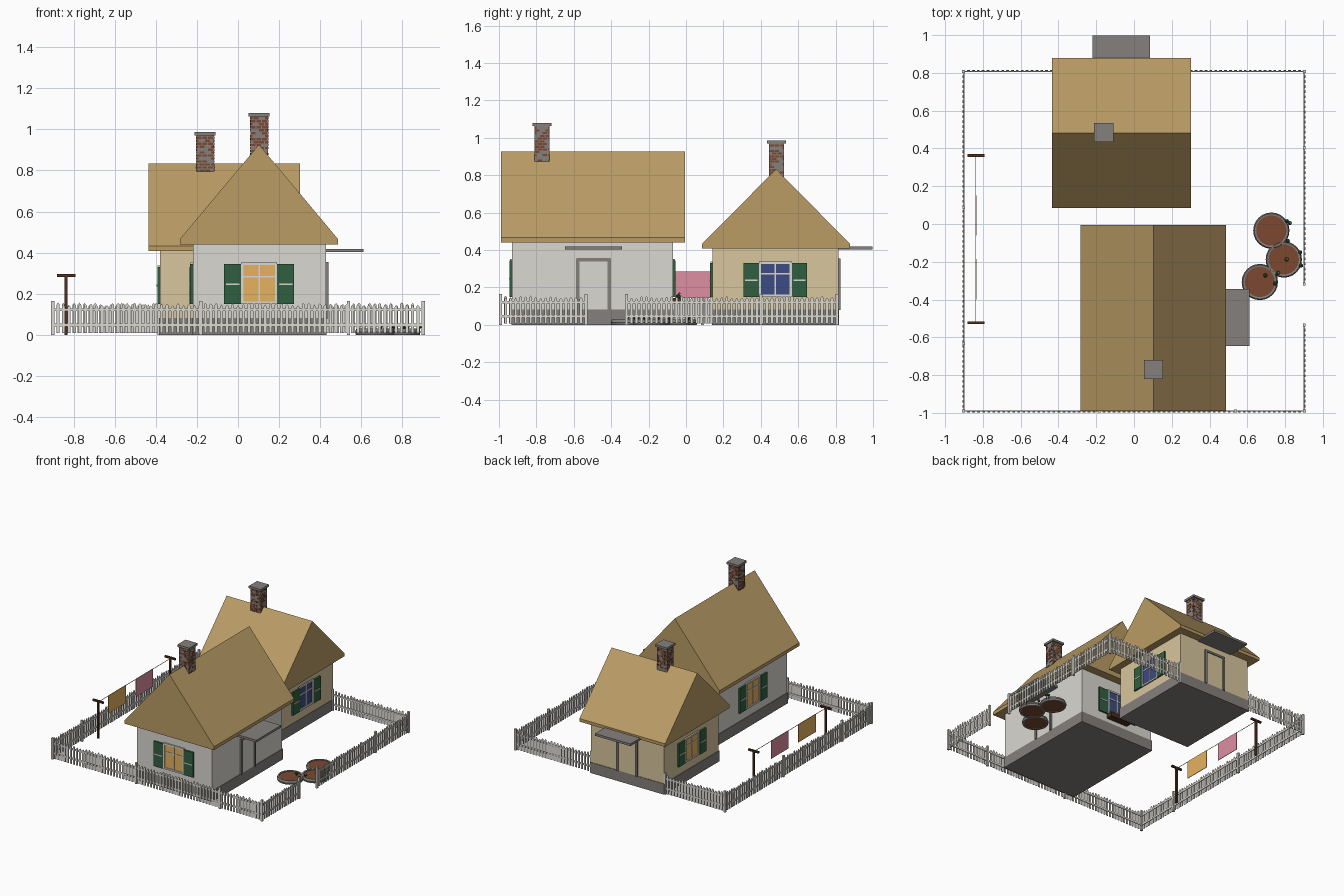
import bpy, bmesh, math, random
from mathutils import Matrix, Vector

if "Cube" in bpy.data.objects:
    bpy.data.objects.remove(bpy.data.objects["Cube"])

random.seed(4)


def srgb(r, g, b):
    f = lambda c: c / 12.92 if c <= 0.04045 else ((c + 0.055) / 1.055) ** 2.4
    return tuple(f(v / 255) for v in (r, g, b)) + (1,)


COLOURS = [("thatch tan", (186, 156, 101)), ("off white", (219, 216, 209)),
           ("cream plaster", (216, 198, 158)), ("shutter green", (48, 96, 64)),
           ("warm amber", (230, 178, 96)), ("window blue", (60, 76, 132)),
           ("stone grey", (133, 128, 125)), ("brick brown", (124, 72, 48)),
           ("dark wood", (76, 46, 30)), ("pink cloth", (222, 142, 162))]
MATS = []
for n, c in COLOURS:
    m = bpy.data.materials.new(n)
    m.diffuse_color = srgb(*c)
    m.use_nodes = True
    m.node_tree.nodes["Principled BSDF"].inputs["Base Color"].default_value = m.diffuse_color
    MATS.append(m)
TAN, WHITE, CREAM, GREEN, AMBER, BLUE, GREY, BRICK, WOOD, PINK = range(10)
ID = Matrix.Identity(4)


class Part:
    """Collects simple solids into one named object."""

    def __init__(self, name):
        self.name, self.bm, self.used = name, bmesh.new(), []

    def slot(self, mat):
        if mat not in self.used:
            self.used.append(mat)
        return self.used.index(mat)

    def prism(self, pts, depth, mat, M=ID):
        """Extrude an x-z outline between two y values."""
        s = self.slot(mat)
        a, b = [[self.bm.verts.new(M @ Vector((x, y, z))) for x, z in pts] for y in depth]
        n = len(pts)
        faces = [a, b[::-1]] + [(a[i], b[i], b[(i + 1) % n], a[(i + 1) % n]) for i in range(n)]
        for f in faces:
            self.bm.faces.new(f).material_index = s

    def box(self, xs, ys, zs, mat, M=ID):
        self.prism([(xs[0], zs[0]), (xs[1], zs[0]), (xs[1], zs[1]), (xs[0], zs[1])], ys, mat, M)

    def lathe(self, profile, n, mat, centre):
        """Closed ring profile (r, z) turned around z."""
        s, k = self.slot(mat), len(profile)
        rings = [[self.bm.verts.new((centre[0] + r * math.cos(t), centre[1] + r * math.sin(t), z))
                  for r, z in profile] for t in [2 * math.pi * i / n for i in range(n)]]
        for i in range(n):
            p, q = rings[i], rings[(i + 1) % n]
            for j in range(k):
                self.bm.faces.new((p[j], q[j], q[(j + 1) % k], p[(j + 1) % k])).material_index = s

    def disc(self, r, zs, n, mat, c):
        pts = [(r * math.cos(2 * math.pi * i / n), r * math.sin(2 * math.pi * i / n)) for i in range(n)]
        self.prism(pts, zs, mat, Matrix(((1, 0, 0, c[0]), (0, 0, 1, c[1]), (0, 1, 0, 0), (0, 0, 0, 1))))

    def ball(self, c, r, mat):
        s = self.slot(mat)
        v = bmesh.ops.create_icosphere(self.bm, subdivisions=1, radius=r, matrix=Matrix.Translation(c))["verts"]
        for f in {f for q in v for f in q.link_faces}:
            f.material_index = s

    def done(self):
        bmesh.ops.recalc_face_normals(self.bm, faces=self.bm.faces)
        me = bpy.data.meshes.new(self.name)
        self.bm.to_mesh(me)
        self.bm.free()
        for i in self.used:
            me.materials.append(MATS[i])
        bpy.context.collection.objects.link(bpy.data.objects.new(self.name, me))


def on_wall(x, y, side):
    """Wall frame: local x runs along the wall, local -y points outward."""
    a = {"front": 0, "right": 90, "back": 180, "left": -90}[side]
    return Matrix.Translation((x, y, 0)) @ Matrix.Rotation(math.radians(a), 4, "Z")


def window(name, M, z0, z1, glass):
    p = Part(name)
    w, t = 0.088, 0.012
    p.box((-w, w), (-0.004, 0.002), (z0, z1), glass, M)
    for x in (-w, w - t):
        p.box((x, x + t), (-0.011, 0), (z0, z1), WHITE, M)
    for z in (z0, z1 - t):
        p.box((-w, w), (-0.011, 0), (z, z + t), WHITE, M)
    p.box((-0.004, 0.004), (-0.008, 0), (z0, z1), WHITE, M)
    zm = z0 + (z1 - z0) * 0.66
    p.box((-w, w), (-0.008, 0), (zm - 0.004, zm + 0.004), WHITE, M)
    for s in (-1, 1):  # shutters with a pale middle bar
        c = s * (w + 0.041)
        p.box((c - 0.041, c + 0.041), (-0.013, 0.002), (z0, z1 - 0.008), GREEN, M)
        zc = (z0 + z1) / 2 - 0.004
        p.box((c - 0.033, c + 0.033), (-0.016, -0.01), (zc - 0.004, zc + 0.004), WHITE, M)
    p.done()


def door(name, M, wall):
    p = Part(name)
    p.box((-0.075, 0.075), (-0.004, 0), (0.08, 0.345), wall, M)
    for s in (-1, 1):
        p.box((s * 0.082 - 0.008, s * 0.082 + 0.008), (-0.012, 0), (0.08, 0.355), GREY, M)
    p.box((-0.09, 0.09), (-0.012, 0), (0.34, 0.355), GREY, M)
    p.done()
    p = Part(name + "_awning")
    p.box((-0.152, 0.152), (-0.183, 0), (0.402, 0.419), GREY, M)
    p.done()


def house(name, xs, ys, top, wall):
    p = Part(name + "_walls")
    p.box(xs, ys, (0.08, top), wall)
    p.done()
    p = Part(name + "_foundation")
    p.box((xs[0] - 0.004, xs[1] + 0.004), (ys[0] - 0.004, ys[1] + 0.004), (0, 0.083), GREY)
    p.done()


def chimney(name, cx, cy, z0, z1):
    p = Part(name)
    hx, hy = 0.043, 0.039
    p.box((cx - hx, cx + hx), (cy - hy, cy + hy), (z0, z1 - 0.015), GREY)
    p.box((cx - 0.051, cx + 0.051), (cy - 0.051, cy + 0.051), (z1 - 0.017, z1), GREY)
    rows = int((z1 - 0.017 - z0) / 0.0145)
    for side, dx, dy, h in (("front", 0, -hy, hx), ("back", 0, hy, hx), ("left", -hx, 0, hy), ("right", hx, 0, hy)):
        M = on_wall(cx + dx, cy + dy, side)
        for r in range(rows):  # running bond of brick plates, some missing
            z, x = z0 + r * 0.0145, -h - (r % 2) * 0.014
            while x < h:
                a, b = max(x, -h) + 0.001, min(x + 0.026, h) - 0.001
                if b - a > 0.004 and random.random() < 0.75:
                    p.box((a, b), (-0.0015, 0.001), (z + 0.001, z + 0.012), BRICK, M)
                x += 0.028
    p.done()


# Front house: ridge runs front to back
house("front_house", (-0.22, 0.428), (-0.93, -0.07), 0.45, WHITE)
p = Part("front_house_roof")
p.prism([(-0.283, 0.44), (0.487, 0.44), (0.487, 0.466), (0.102, 0.926), (-0.283, 0.466)], (-0.99, -0.006), TAN)
p.done()
chimney("front_house_chimney", 0.103, -0.77, 0.83, 1.08)
window("front_house_front_window", on_wall(0.103, -0.93, "front"), 0.15, 0.352, AMBER)
window("front_house_left_window", on_wall(-0.22, -0.5, "left"), 0.15, 0.352, AMBER)
window("front_house_back_window", on_wall(0.103, -0.07, "back"), 0.15, 0.352, BLUE)
door("front_house_door", on_wall(0.428, -0.495, "right"), WHITE)

# Rear house: ridge runs left to right
house("rear_house", (-0.38, 0.247), (0.142, 0.815), 0.42, CREAM)
p = Part("rear_house_roof")
p.prism([(0.085, 0.408), (0.878, 0.408), (0.878, 0.432), (0.482, 0.833), (0.085, 0.432)], (-0.303, 0.435), TAN,
        Matrix.Rotation(math.pi / 2, 4, "Z"))
p.done()
chimney("rear_house_chimney", -0.16, 0.484, 0.75, 0.987)
window("rear_house_front_window", on_wall(-0.067, 0.142, "front"), 0.15, 0.338, AMBER)
window("rear_house_left_window", on_wall(-0.38, 0.478, "left"), 0.15, 0.338, AMBER)
window("rear_house_right_window", on_wall(0.247, 0.478, "right"), 0.15, 0.338, BLUE)
door("rear_house_door", on_wall(-0.067, 0.815, "back"), CREAM)

# Flower box under the front house's back window
p = Part("flower_box")
p.box((0.01, 0.196), (-0.07, -0.018), (0.115, 0.145), WOOD)
for i in range(8):
    x = 0.025 + i * 0.0223
    p.ball((x, -0.042, 0.152), 0.014, GREEN)
    p.ball((x + 0.006, -0.036, 0.168), 0.007, PINK if i % 2 else AMBER)
p.done()


def fence(name, a, b):
    """Picket fence between two ground points."""
    a, b = Vector(a), Vector(b)
    d = b - a
    L = d.length
    M = Matrix.Translation((a.x, a.y, 0)) @ Matrix.Rotation(math.atan2(d.y, d.x), 4, "Z")
    p = Part(name)
    for z in (0.04, 0.115):
        p.box((0, L), (-0.002, 0.004), (z, z + 0.014), WHITE, M)
    for x in [i * 0.72 for i in range(int(L / 0.72 + 0.8))] + [L]:
        p.box((x - 0.008, x + 0.008), (-0.007, 0.008), (0, 0.165), WHITE, M)
    n = round(L / 0.0265)
    for i in range(1, n):
        x, h = i * L / n, random.uniform(0.143, 0.157)
        p.prism([(x - 0.0075, 0.008), (x + 0.0075, 0.008), (x + 0.0075, h - 0.009), (x, h), (x - 0.0075, h - 0.009)],
                (-0.006, -0.001), WHITE, M)
    p.done()


X, Y0, Y1 = 0.902, -0.991, 0.808
fence("front_fence", (-X, Y0), (X, Y0))
fence("left_fence", (-X, Y1), (-X, Y0))
fence("right_fence_by_gate", (X, Y0), (X, -0.535))
fence("right_fence_long", (X, -0.318), (X, Y1))
fence("back_fence_right", (X, Y1), (0.25, Y1))
fence("back_fence_left", (-0.385, Y1), (-X, Y1))

# Washing line
p = Part("washing_line_posts")
for y in (0.363, -0.523):
    p.box((-0.844, -0.83), (y - 0.007, y + 0.007), (0, 0.285), WOOD)
    p.box((-0.882, -0.792), (y - 0.007, y + 0.007), (0.281, 0.295), WOOD)
p.done()
p = Part("washing_line")
p.box((-0.8385, -0.8355), (-0.523, 0.363), (0.281, 0.284), WHITE)
p.done()
for nm, y0, y1, mat in (("pink_laundry", -0.06, 0.15, PINK), ("amber_laundry", -0.4, -0.185, AMBER)):
    p = Part(nm)
    p.box((-0.839, -0.835), (y0, y1), (0.145, 0.285), mat)
    p.done()

# Round flower beds with stone rims and small plants
for i, c in enumerate([(0.727, -0.035), (0.793, -0.188), (0.666, -0.307)]):
    p = Part("flower_bed_%d" % (i + 1))
    p.lathe([(0.08, 0.002), (0.092, 0), (0.096, 0.014), (0.09, 0.03), (0.08, 0.028)], 24, GREY, c)
    p.disc(0.083, (0.005, 0.024), 24, BRICK, c)
    p.done()
p = Part("bed_plants")
spots = [(0.81, 0.015), (0.825, 0.005), (0.815, -0.09), (0.88, -0.15), (0.808, -0.187), (0.885, -0.22),
         (0.695, -0.272), (0.762, -0.26), (0.748, -0.315)]
for i, (x, y) in enumerate(spots):
    p.box((x - 0.002, x + 0.002), (y - 0.002, y + 0.002), (0.005, 0.04), GREEN)
    p.ball((x, y, 0.04), 0.012, GREEN)
    if i % 3 == 1:
        p.ball((x + 0.004, y, 0.05), 0.006, AMBER)
p.done()
